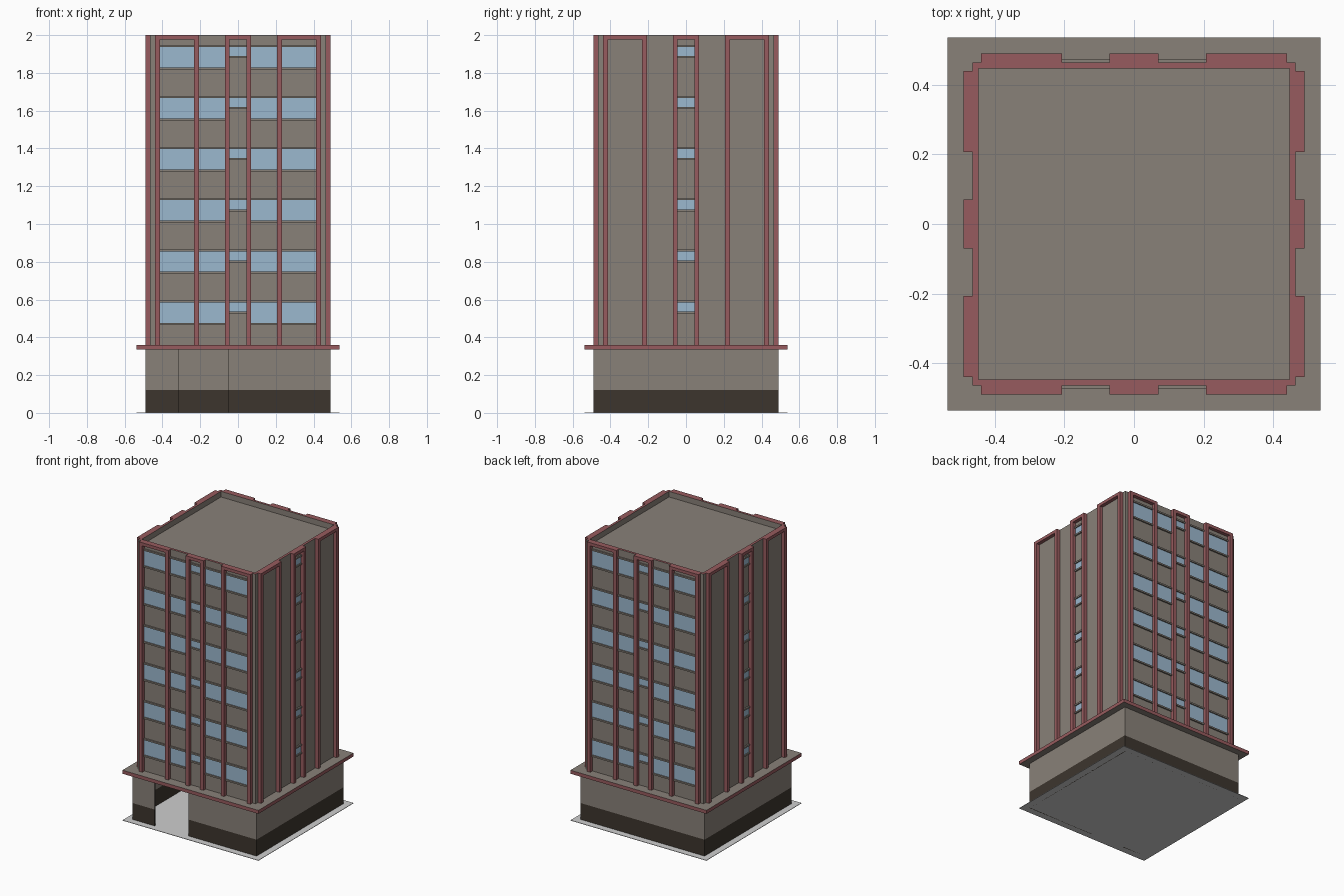
import bpy, bmesh
from math import pi
from mathutils import Matrix

cube = bpy.data.objects.get("Cube")
if cube:
    bpy.data.objects.remove(cube, do_unlink=True)


def material(name, rgb):
    m = bpy.data.materials.new(name)
    m.use_nodes = True
    m.diffuse_color = (*rgb, 1)
    m.node_tree.nodes["Principled BSDF"].inputs["Base Color"].default_value = (*rgb, 1)
    return m


WALL = material("grey brown wall", (0.25, 0.22, 0.19))
RED = material("dull red trim", (0.31, 0.105, 0.112))
GLASS = material("pale blue glass", (0.33, 0.48, 0.62))
DARK = material("dark brown plinth", (0.046, 0.036, 0.027))
PAVING = material("light grey paving", (0.62, 0.62, 0.62))


def add_box(bm, x, y, z, turn=0):
    """Add a box given (low, high) ranges, turned about z in quarter steps."""
    size = [b - a for a, b in (x, y, z)]
    mid = [(a + b) / 2 for a, b in (x, y, z)]
    mat = Matrix.Rotation(turn * pi / 2, 4, 'Z') @ Matrix.Translation(mid) @ Matrix.Diagonal((*size, 1))
    bmesh.ops.create_cube(bm, size=1, matrix=mat)


def finish(name, bm, mats, rule=None):
    bm.normal_update()
    if rule:
        for f in bm.faces:
            f.material_index = rule(f)
    me = bpy.data.meshes.new(name)
    bm.to_mesh(me)
    bm.free()
    for m in mats:
        me.materials.append(m)
    ob = bpy.data.objects.new(name, me)
    bpy.context.collection.objects.link(ob)
    return ob


def boxes(name, items, mats, rule=None):
    bm = bmesh.new()
    for item in items:
        add_box(bm, *item)
    return finish(name, bm, mats, rule)


BASE, BODY, TRIM, LEDGE = 0.49, 0.465, 0.49, 0.537
FLOOR, TOP = 0.36, 2.0
PLINTH, CEILING, SKIN = 0.12, 0.335, 0.006

# Paving slab under the building
boxes("paving", [((-LEDGE, LEDGE), (-LEDGE, LEDGE), (0, 0.003))], [PAVING])

# Hollow ground storey: thin walls, with a full-height entrance at the front
spans = {0: [(-BASE, -0.315), (-0.05, BASE)], 1: [(-BASE, BASE)],
         2: [(-BASE, BASE)], 3: [(-BASE, BASE)]}
for name, mat, z in (("plinth", DARK, (0, PLINTH)),
                     ("ground_storey_wall", WALL, (PLINTH, CEILING))):
    boxes(name, [(span, (-BASE, SKIN - BASE), z, side)
                 for side in spans for span in spans[side]], [mat])

# Projecting ledge with red edges
boxes("ledge", [((-LEDGE, LEDGE), (-LEDGE, LEDGE), (CEILING, FLOOR))],
      [WALL, RED], lambda f: int(abs(f.normal.z) < 0.5))

# Tower body with a sunken roof and a red parapet top
bm = bmesh.new()
add_box(bm, (-BODY, BODY), (-BODY, BODY), (FLOOR, TOP))
bm.normal_update()
roof = [f for f in bm.faces if f.normal.z > 0.5]
bmesh.ops.inset_region(bm, faces=roof, thickness=0.025)
sunk = bmesh.ops.extrude_face_region(bm, geom=roof)["geom"]
bmesh.ops.translate(bm, vec=(0, 0, -0.04),
                    verts=[v for v in sunk if isinstance(v, bmesh.types.BMVert)])
bmesh.ops.delete(bm, geom=[f for f in roof if f.is_valid], context='FACES')
bmesh.ops.recalc_face_normals(bm, faces=bm.faces)
finish("tower_body", bm, [WALL, RED],
       lambda f: int(f.normal.z > 0.5 and f.calc_center_median().z > TOP - 0.01
                     and len(f.verts) == 4))

# Red frames: two wide bays and a narrow middle bay on every side
OUT = (-TRIM, -BODY)
BAR = 0.026
bays = [(-0.44, -0.207), (-0.07, 0.07), (0.207, 0.44)]
frames = []
for side in range(4):
    for a, b in bays:
        frames += [((a, a + BAR), OUT, (FLOOR, TOP), side),
                   ((b - BAR, b), OUT, (FLOOR, TOP), side),
                   ((a + BAR, b - BAR), OUT, (TOP - 0.022, TOP), side)]
boxes("facade_frames", frames, [RED])

# Windows on six floors, each with a sill and a lintel
wide = [(-0.414, -0.233), (-0.207, -0.07), (0.07, 0.207), (0.233, 0.414)]
narrow = [(-0.044, 0.044)]
panes, sills = [], []
for side in range(4):
    columns = [(c, 0.048) for c in narrow]
    if side % 2 == 0:
        columns += [(c, 0.108) for c in wide]
    for floor in range(6):
        head = 0.585 + floor * 0.2705
        for col, height in columns:
            foot = head - height
            panes.append((col, (-BODY - 0.002, -BODY), (foot, head), side))
            for z in ((foot - 0.011, foot), (head, head + 0.011)):
                sills.append((col, (-BODY - 0.01, -BODY), z, side))
boxes("window_panes", panes, [GLASS])
boxes("window_sills", sills, [WALL])
